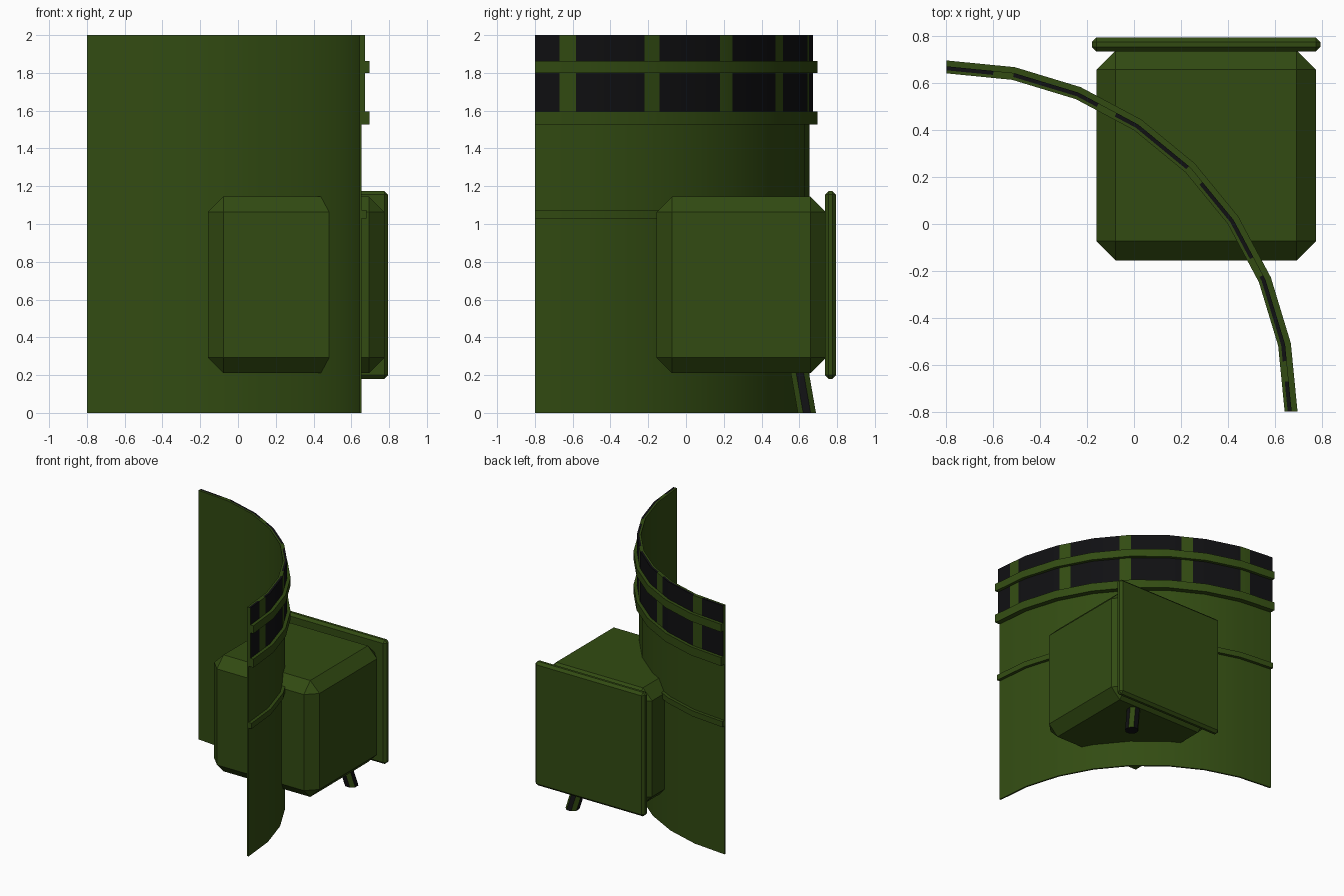
import bpy, bmesh, math
from mathutils import Vector, Matrix

if "Cube" in bpy.data.objects:
    bpy.data.objects.remove(bpy.data.objects["Cube"])

def material(name, rgb):
    m = bpy.data.materials.new(name)
    m.diffuse_color = (*rgb, 1)
    m.use_nodes = True
    m.node_tree.nodes["Principled BSDF"].inputs["Base Color"].default_value = m.diffuse_color
    return m

GREEN = material("olive green", (0.032, 0.071, 0.006))
BLACK = material("near black", (0.005, 0.005, 0.006))

STEP = 11.25              # quarter turn in eight flat segments
AXIS = -0.8               # arc centre in x and y

def finish(name, bm, smooth=False):
    bmesh.ops.recalc_face_normals(bm, faces=bm.faces)
    me = bpy.data.meshes.new(name)
    bm.to_mesh(me)
    bm.free()
    ob = bpy.data.objects.new(name, me)
    bpy.context.collection.objects.link(ob)
    me.materials.append(GREEN)
    me.materials.append(BLACK)
    if smooth:
        bpy.ops.object.select_all(action='DESELECT')
        ob.select_set(True)
        bpy.context.view_layer.objects.active = ob
        bpy.ops.object.shade_smooth_by_angle(angle=math.radians(30))
    return ob

def arc_point(r, deg, z):
    # point on the faceted quarter circle
    local = math.radians(deg % STEP - STEP / 2)
    rr = r * math.cos(math.radians(STEP / 2)) / math.cos(local)
    a = math.radians(deg)
    return (AXIS + rr * math.cos(a), AXIS + rr * math.sin(a), z)

def arc(name, r0, r1, z0, z1, extra=(), rule=lambda deg: 0):
    bm = bmesh.new()
    angles = sorted(set([i * STEP for i in range(9)]) | set(extra))
    rings = [[bm.verts.new(arc_point(r, a, z))
              for r, z in ((r0, z0), (r1, z0), (r1, z1), (r0, z1))] for a in angles]
    for i in range(len(angles) - 1):
        a, b = rings[i], rings[i + 1]
        for k in range(4):
            f = bm.faces.new((a[k], a[(k + 1) % 4], b[(k + 1) % 4], b[k]))
            f.material_index = rule((angles[i] + angles[i + 1]) / 2)
    bm.faces.new(rings[0])
    bm.faces.new(rings[-1])
    return finish(name, bm, True)

def chamfered_box(name, lo, hi, width):
    bm = bmesh.new()
    lo, hi = Vector(lo), Vector(hi)
    bmesh.ops.create_cube(bm, size=1, matrix=Matrix.Translation((lo + hi) / 2)
                          @ Matrix.Diagonal((*(hi - lo), 1)))
    bmesh.ops.bevel(bm, geom=bm.edges[:], offset=width, segments=1, affect='EDGES')
    return finish(name, bm)

# curved wall
arc("curved_wall", 1.442, 1.455, 0, 2)

# black sleeve with green vertical ribs
ribs = [6.8, 25.0, 43.6, 62.0, 80.4]
edges = [r + s * 1.7 for r in ribs for s in (-1, 1)]
arc("striped_sleeve", 1.455, 1.472, 1.56, 2, edges,
    lambda d: 0 if any(abs(d - r) < 1.7 for r in ribs) else 1)

# raised hoops
for name, r, z0, z1 in (("lower_hoop", 1.48, 1.03, 1.075),
                        ("middle_hoop", 1.497, 1.527, 1.595),
                        ("upper_hoop", 1.497, 1.8, 1.863)):
    arc(name, 1.446, r, z0, z1)

# box passing through the wall, with a back plate
chamfered_box("box", (-0.16, -0.155, 0.21), (0.775, 0.74, 1.145), 0.082)
chamfered_box("back_plate", (-0.18, 0.735, 0.18), (0.795, 0.795, 1.175), 0.02)

# short slanted pipe under the box, alternating black and green sides
bm = bmesh.new()
SIDES = 8
rings = []
for x, y, z in ((0.56, 0.64, 0.0), (0.505, 0.598, 0.24)):
    rings.append([bm.verts.new((x + 0.052 * math.cos(t), y + 0.052 * math.sin(t), z))
                  for t in (math.radians(22.5 + 45 * i) for i in range(SIDES))])
for i in range(SIDES):
    j = (i + 1) % SIDES
    f = bm.faces.new((rings[0][i], rings[0][j], rings[1][j], rings[1][i]))
    f.material_index = 0 if i % 2 == 0 else 1
for ring in rings:
    bm.faces.new(ring).material_index = 1
finish("slanted_pipe", bm)
